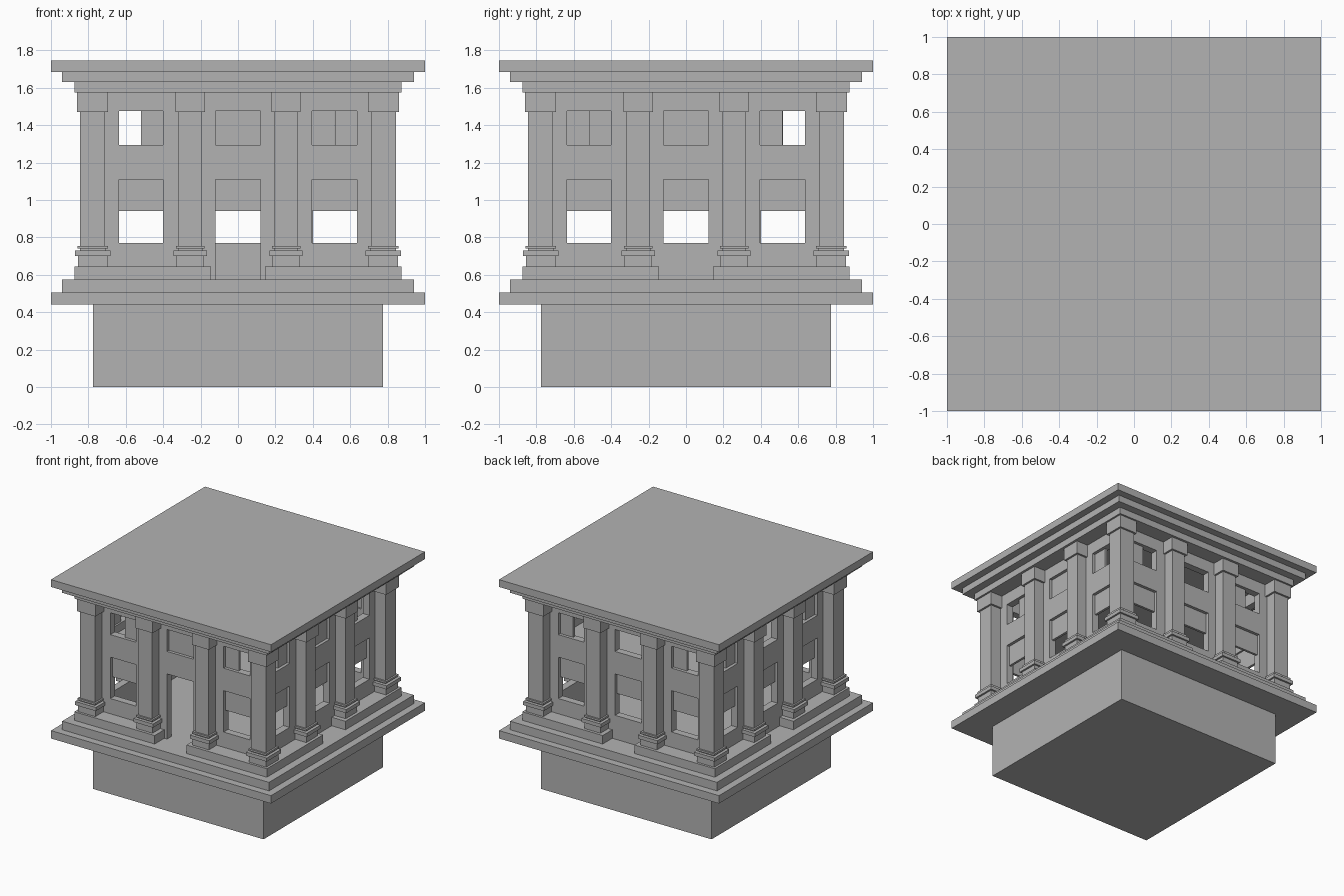
import bpy
import bmesh
from mathutils import Matrix, Vector

if "Cube" in bpy.data.objects:
    bpy.data.objects.remove(bpy.data.objects["Cube"])

stone = bpy.data.materials.new("grey_stone")
stone.use_nodes = True
grey = (0.45, 0.45, 0.45, 1)
stone.diffuse_color = grey
stone.node_tree.nodes["Principled BSDF"].inputs["Base Color"].default_value = grey


def add_box(bm, x, y, z):
    """Box from (low, high) ranges."""
    size = [r[1] - r[0] for r in (x, y, z)]
    mid = Vector([(r[0] + r[1]) / 2 for r in (x, y, z)])
    bmesh.ops.create_cube(bm, size=1, matrix=Matrix.Translation(mid) @ Matrix.Diagonal((*size, 1)))


def side_box(bm, side, u, v, z):
    """Box on facade 0 front, 1 left, 2 back, 3 right: u along it, v outward."""
    neg = lambda r: (-r[1], -r[0])
    x, y = [(u, neg(v)), (v, u), (neg(u), v), (neg(v), neg(u))][side]
    add_box(bm, x, y, z)


def finish(bm, name):
    mesh = bpy.data.meshes.new(name)
    bm.to_mesh(mesh)
    bm.free()
    mesh.materials.append(stone)
    obj = bpy.data.objects.new(name, mesh)
    bpy.context.collection.objects.link(obj)
    return obj


def square_slab(name, half, z):
    bm = bmesh.new()
    add_box(bm, (-half, half), (-half, half), z)
    return finish(bm, name)


# Foundation, steps, upper floor and stepped cornice
square_slab("foundation", 0.775, (0, 0.44))
square_slab("lower_step", 1.0, (0.44, 0.505))
square_slab("upper_step", 0.94, (0.505, 0.575))
square_slab("upper_floor", 0.70, (1.17, 1.23))
square_slab("cornice_bottom", 0.875, (1.575, 1.63))
square_slab("cornice_middle", 0.94, (1.63, 1.685))
square_slab("roof_slab", 1.0, (1.685, 1.745))

# Hollow walls with window and door openings
OUT, IN = 0.75, 0.69
LOW, HIGH = (0.77, 1.11), (1.295, 1.475)
BAYS = [(-0.635, -0.4), (-0.12, 0.12), (0.395, 0.635)]
walls = square_slab("walls", OUT, (0.575, 1.575))
hollow = square_slab("room_cutter", IN, (0.5, 1.7))
bm = bmesh.new()
for side in range(4):
    for i, bay in enumerate(BAYS):
        door = side == 0 and i == 1
        side_box(bm, side, bay, (0.66, 0.9), (0.5, LOW[1]) if door else LOW)
        side_box(bm, side, bay, (0.66, 0.9), HIGH)
openings = finish(bm, "opening_cutter")
for cutter in (hollow, openings):
    cutter.hide_render = True
    mod = walls.modifiers.new(cutter.name, "BOOLEAN")
    mod.operation, mod.solver, mod.object = "DIFFERENCE", "EXACT", cutter
bpy.context.view_layer.update()
cut = bpy.data.meshes.new_from_object(walls.evaluated_get(bpy.context.evaluated_depsgraph_get()))
walls.modifiers.clear()
walls.data = cut
for cutter in (hollow, openings):
    bpy.data.objects.remove(cutter)

# Half-raised lower sashes and sliding upper panes
GLASS = (0.705, 0.725)
bm = bmesh.new()
for side in range(4):
    for i, (a, b) in enumerate(BAYS):
        if not (side == 0 and i == 1):
            side_box(bm, side, (a, b), GLASS, (sum(LOW) / 2, LOW[1]))
        mid = (a + b) / 2
        if i == 1:
            if side < 2:
                side_box(bm, side, (a, b), GLASS, HIGH)
            continue
        outer = (side, i) in ((2, 0), (3, 2))
        right_half = (i == 0) != outer
        side_box(bm, side, (mid, b) if right_half else (a, mid), GLASS, HIGH)
finish(bm, "window_panes")

# Corner plinths, open in the middle of each facade
bm = bmesh.new()
for side in range(4):
    side_box(bm, side, (-0.875, -0.145), (0.72, 0.875), (0.575, 0.645))
    side_box(bm, side, (0.145, 0.72), (0.72, 0.875), (0.575, 0.645))
finish(bm, "plinths")

# Pilasters: (extra half width, z range) of base mouldings, shaft and capital
PROFILE = {
    "pilaster_bases": [(0.012, (0.645, 0.70)), (0.027, (0.70, 0.73)), (0.002, (0.73, 0.74)),
                       (0.014, (0.74, 0.755))],
    "pilaster_shafts": [(0, (0.755, 1.47))],
    "pilaster_capitals": [(0.016, (1.47, 1.575))],
}
for name, layers in PROFILE.items():
    bm = bmesh.new()
    for grow, z in layers:
        for side in range(4):
            for centre, half in ((-0.777, 0.067), (-0.255, 0.062), (0.257, 0.062)):
                h = half + grow
                side_box(bm, side, (centre - h, centre + h), (0.777 - h, 0.777 + h), z)
    finish(bm, name)
